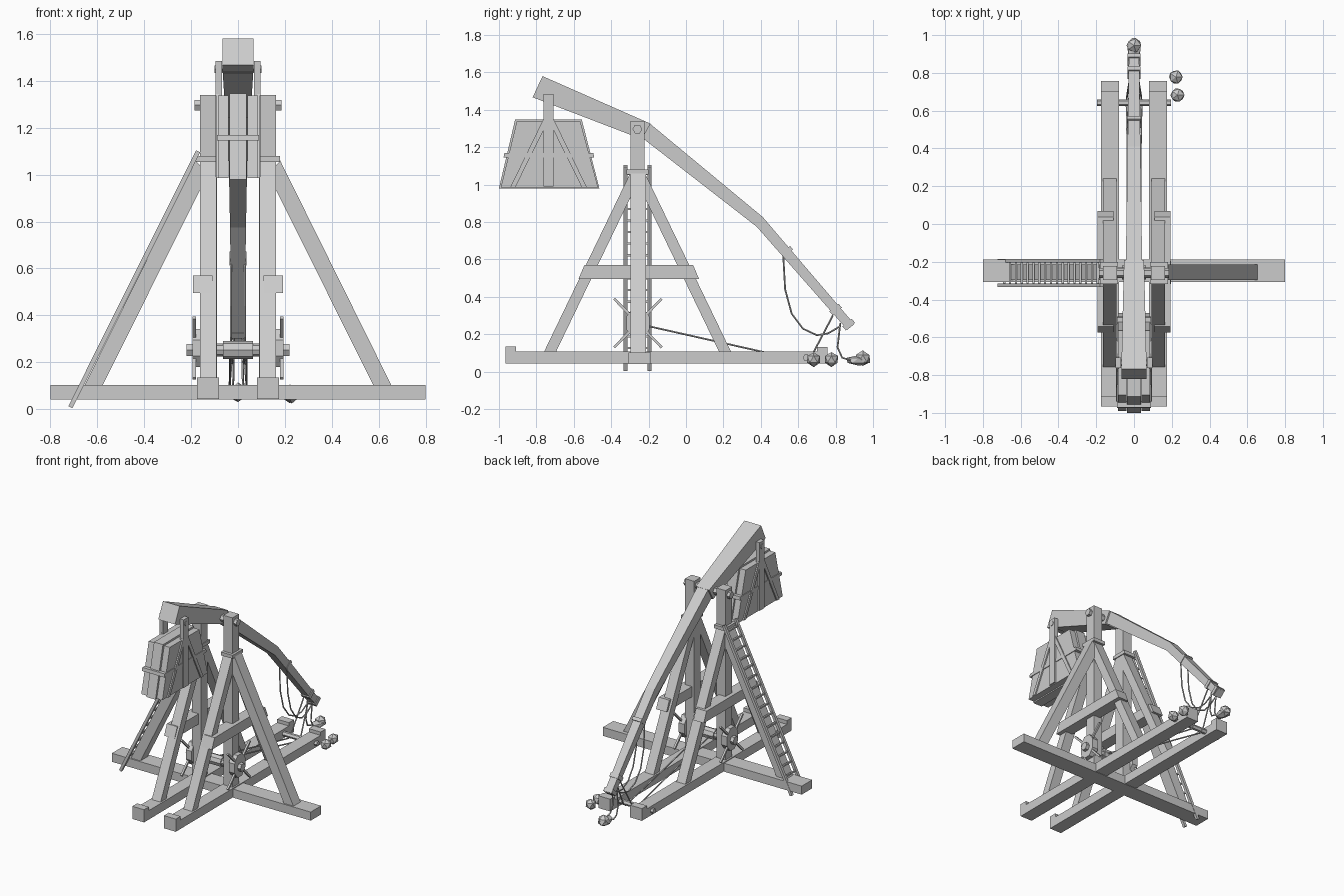
import bpy, bmesh, math, random
from mathutils import Vector

if "Cube" in bpy.data.objects:
    bpy.data.objects.remove(bpy.data.objects["Cube"])

random.seed(4)


def finish(name, bm):
    bmesh.ops.recalc_face_normals(bm, faces=bm.faces[:])
    me = bpy.data.meshes.new(name)
    bm.to_mesh(me)
    bm.free()
    ob = bpy.data.objects.new(name, me)
    bpy.context.collection.objects.link(ob)
    return ob


def loft(name, rings):
    """Skin a list of equal-length point rings and cap the ends."""
    bm = bmesh.new()
    vs = [[bm.verts.new(p) for p in r] for r in rings]
    n = len(rings[0])
    for a, b in zip(vs, vs[1:]):
        for i in range(n):
            bm.faces.new((a[i], a[(i + 1) % n], b[(i + 1) % n], b[i]))
    bm.faces.new(vs[0])
    bm.faces.new(vs[-1])
    return finish(name, bm)


def prism(name, pts, axis, a, b):
    """Extrude a profile along x (pts are y,z) or along y (pts are x,z)."""
    put = (lambda p, t: (t, p[0], p[1])) if axis == 'x' else (lambda p, t: (p[0], t, p[1]))
    return loft(name, [[put(p, t) for p in pts] for t in (a, b)])


def box(name, x0, x1, y0, y1, z0, z1):
    return prism(name, [(y0, z0), (y1, z0), (y1, z1), (y0, z1)], 'x', x0, x1)


def tube(name, pts, r, sides=6):
    """Round or square bar that follows a path."""
    pts = [Vector(p) for p in pts]
    rings = []
    for i, p in enumerate(pts):
        d = (pts[min(i + 1, len(pts) - 1)] - pts[max(i - 1, 0)]).normalized()
        u = Vector((1, 0, 0)) if abs(d.x) < .9 else Vector((0, 1, 0))
        u = (u - d * u.dot(d)).normalized()
        v = d.cross(u)
        off = math.pi / 4 if sides == 4 else 0
        rings.append([p + r * (u * math.cos(off + k * math.tau / sides)
                               + v * math.sin(off + k * math.tau / sides)) for k in range(sides)])
    return loft(name, rings)


def stone(name, c, r, scale=(1, 1, 1)):
    bm = bmesh.new()
    bmesh.ops.create_icosphere(bm, subdivisions=1, radius=r)
    for v in bm.verts:
        k = random.uniform(.92, 1.06)
        v.co = Vector(c) + Vector([v.co[i] * scale[i] * k for i in range(3)])
    return finish(name, bm)


# Ground frame: one cross beam, two long rails with raised end blocks
box("cross_beam", -.8, .8, -.307, -.187, .04, .102)

for s, side in ((-1, "left"), (1, "right")):
    def sbox(name, x0, x1, *r):
        return box(f"{side}_{name}", s * x0, s * x1, *r)

    prism(f"{side}_rail", [(-.965, .043), (.757, .043), (.757, .132), (.70, .132), (.70, .108),
                           (-.91, .108), (-.91, .135), (-.965, .135)], 'x', s * .08, s * .175)

    # Upright post and collar
    sbox("post", .09, .163, -.297, -.222, .1, 1.34)
    sbox("collar", .084, .18, -.318, -.2, 1.055, 1.08)

    # Front and back braces, mirrored about the post centre
    for f, word in ((1, "front"), (-1, "back")):
        prof = [(-.259 + f * y, z) for y, z in ((-.503, .1), (-.439, .1), (-.005, 1.0), (-.04, 1.06))]
        prism(f"{side}_{word}_brace", prof, 'x', s * .092, s * .163)

    # Sideways brace and horizontal tie plank
    prism(f"{side}_outer_brace", [(s * .578, .1), (s * .655, .1), (s * .18, 1.06), (s * .13, 1.0)],
          'y', -.297, -.215)
    prism(f"{side}_tie_plank", [(-.575, .495), (.07, .495), (.038, .57), (-.543, .57)],
          'x', s * .108, s * .192)

    # Winch end plate, hub and crossed hand spokes
    cy, cz = -.257, .26
    octagon = [(cy + .062 * math.cos(a) * 1.08, cz + .088 * math.sin(a))
               for a in [(k + .5) * math.pi / 4 for k in range(8)]]
    prism(f"{side}_winch_plate", octagon, 'x', s * .15, s * .195)
    tube(f"{side}_winch_hub", [(s * .15, cy, cz - .008), (s * .22, cy, cz - .008)], .03)
    for d in (-1, 1):
        tube(f"{side}_winch_spoke", [(s * .186, cy - .127, cz - d * .13),
                                     (s * .186, cy + .127, cz + d * .13)], .01, 4)

    # Counterweight hanger strap and diagonal irons
    sbox("hanger_strap", .068, .097, -.762, -.708, .99, 1.485)
    for d in (-1, 1):
        prism(f"{side}_box_diagonal", [(-.735 + d * y, z) for y, z in
                                       ((.0, 1.345), (.03, 1.345), (.205, .985), (.178, .985))],
              'x', s * .08, s * .094)
    # Outer counterweight slab
    prism(f"{side}_weight_slab", [(-.99, .985), (-.47, .985), (-.565, 1.337), (-.905, 1.337)],
          'x', s * .04, s * .085)

# Central counterweight slab, band and hanger pin
prism("middle_weight_slab", [(-1.0, .98), (-.463, .98), (-.557, 1.347), (-.914, 1.347)],
      'x', -.036, .036)
prism("weight_band", [(-.975, 1.146), (-.491, 1.146), (-.495, 1.17), (-.971, 1.17)], 'x', -.09, .09)
tube("hanger_pin", [(-.1, -.735, 1.45), (.1, -.735, 1.45)], .018)

# Main pivot axle and winch drum
tube("pivot_axle", [(-.185, -.26, 1.297), (.185, -.26, 1.297)], .026)
tube("winch_drum", [(-.16, -.257, .252), (.16, -.257, .252)], .028, 8)
tube("rope_roll", [(-.063, -.257, .252), (.063, -.257, .252)], .038, 8)


# Throwing arm: heavy short end, then a tapering bent long end
def arm(name, secs):
    return loft(name, [[(-w, y0, z0), (w, y0, z0), (w, y1, z1), (-w, y1, z1)]
                       for y0, z0, y1, z1, w in secs])


arm("arm_heavy_end", [(-.767, 1.58, -.82, 1.467, .067), (-.19, 1.326, -.236, 1.243, .053)])
arm("arm_long_end", [(-.25, 1.345, -.28, 1.28, .044), (-.195, 1.328, -.225, 1.243, .043),
                     (.41, .827, .378, .775, .034), (.9, .254, .862, .224, .027)])
for y, z, w, t in ((.54, .642, .036, .012), (.80, .332, .034, .014), (.87, .252, .034, .014)):
    d, n = Vector((.65, -.76)), Vector((.76, .65))
    c = Vector((y, z))
    prism("arm_band", [c + d * a * t + n * b * .032 for a, b in ((-1, -1), (1, -1), (1, 1), (-1, 1))],
          'x', -w, w)

# Pull-down bar and hauling ropes from the drum to the arm tip
tube("pull_down_bar", [(-.195, .642, .075), (.195, .642, .075)], .018)
for s in (-1, 1):
    tube("hauling_rope", [(s * .035, -.23, .25), (s * .035, .37, .115), (s * .04, .64, .053),
                          (s * .038, .672, .085), (s * .02, .785, .30)], .005, 5)

# Sling ropes, pouch and projectile
for s in (-1, 1):
    tube("slack_sling_rope", [(s * .03, .52, .62), (s * .03, .53, .44), (s * .03, .565, .31),
                              (s * .028, .625, .23), (s * .025, .70, .195), (s * .02, .76, .205),
                              (s * .018, .82, .24)], .005, 5)
    tube("tip_sling_rope", [(s * .02, .825, .26), (s * .02, .81, .13), (s * .025, .835, .075),
                            (s * .03, .88, .06)], .005, 5)
stone("sling_pouch", (0, .925, .06), .04, (1, 1.85, .75))
stone("loaded_stone", (0, .945, .07), .042)

# Spare stones beside the rail
stone("spare_stone_a", (.222, .777, .066), .04)
stone("spare_stone_b", (.23, .683, .066), .04)

# Ladder leaning on the left brace
foot, top = Vector((-.715, 0, .008)), Vector((-.17, 0, 1.1))
for y in (-.324, -.195):
    tube("ladder_rail", [foot + Vector((0, y, 0)), top + Vector((0, y, 0))], .014, 4)
for k in range(17):
    p = foot.lerp(top, (k + .9) / 17.6)
    tube("ladder_rung", [(p.x, -.324, p.z), (p.x, -.195, p.z)], .008, 4)
